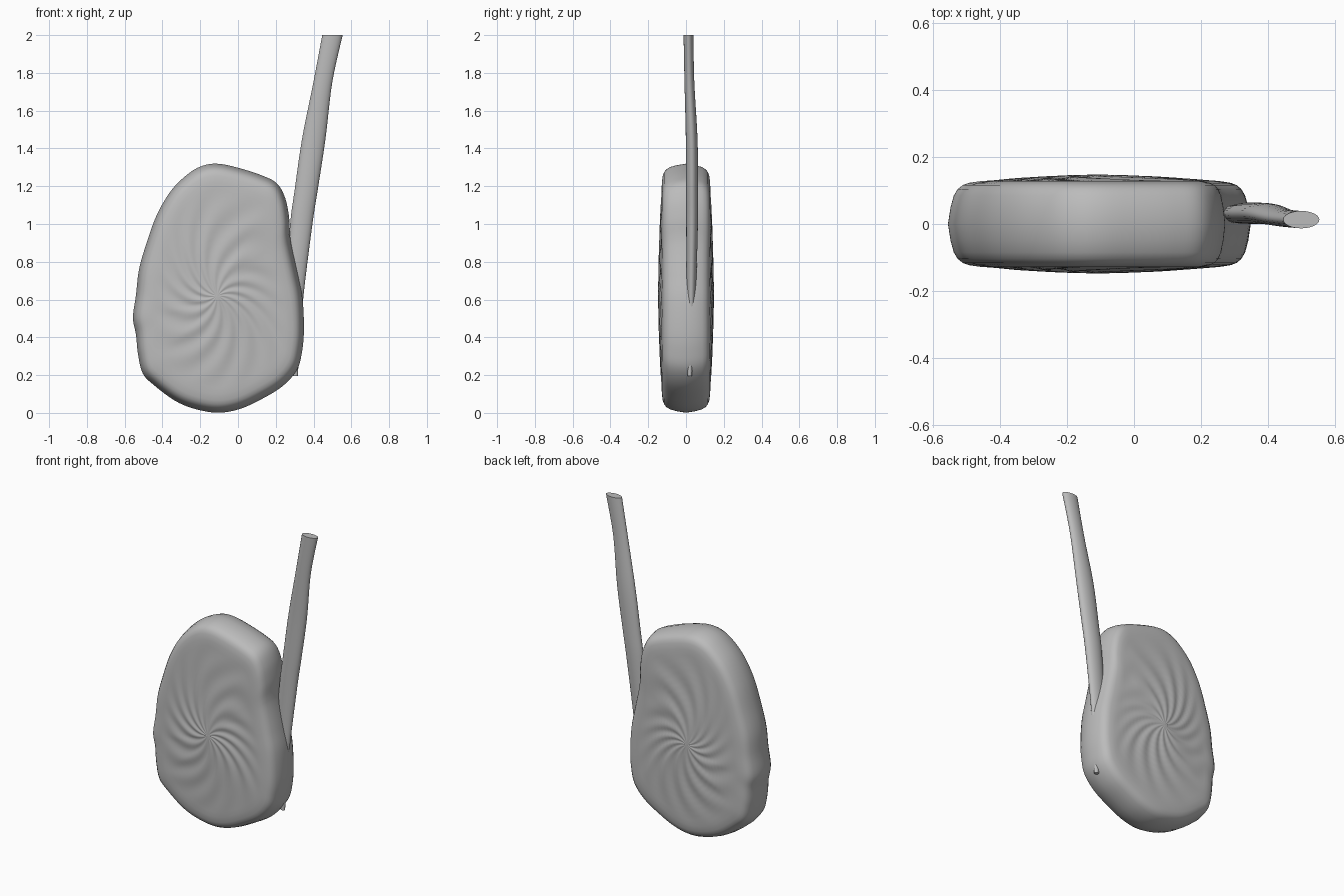
import bpy, bmesh, math

if "Cube" in bpy.data.objects:
    bpy.data.objects.remove(bpy.data.objects["Cube"])

grey = bpy.data.materials.new("neutral grey")
grey.diffuse_color = (0.5, 0.5, 0.5, 1)
grey.use_nodes = True
grey.node_tree.nodes["Principled BSDF"].inputs["Base Color"].default_value = grey.diffuse_color


def spline(pts, steps, closed):
    """Catmull-Rom through points of any dimension."""
    n, out = len(pts), []
    get = (lambda i: pts[i % n]) if closed else (lambda i: pts[max(0, min(n - 1, i))])
    for i in range(n if closed else n - 1):
        a, b, c, d = (get(i + k) for k in (-1, 0, 1, 2))
        for s in range(steps):
            t = s / steps
            out.append(tuple(0.5 * (2 * q + (r - p) * t + (2 * p - 5 * q + 4 * r - u) * t * t
                                    + (3 * q - p - 3 * r + u) * t ** 3)
                             for p, q, r, u in zip(a, b, c, d)))
    if not closed:
        out.append(pts[-1])
    return out


def loft(name, rings, tip_start=None, tip_end=None):
    """Skin a list of equal rings; close with a tip vertex or a flat cap."""
    bm = bmesh.new()
    vr = [[bm.verts.new(p) for p in ring] for ring in rings]
    n = len(vr[0])
    for a, b in zip(vr, vr[1:]):
        for i in range(n):
            j = (i + 1) % n
            bm.faces.new((a[i], a[j], b[j], b[i]))
    for ring, tip in ((vr[0], tip_start), (vr[-1], tip_end)):
        if tip:
            t = bm.verts.new(tip)
            for i in range(n):
                bm.faces.new((ring[i], ring[(i + 1) % n], t))
        else:
            bm.faces.new(ring)
    bmesh.ops.recalc_face_normals(bm, faces=bm.faces)
    me = bpy.data.meshes.new(name)
    bm.to_mesh(me)
    bm.free()
    ob = bpy.data.objects.new(name, me)
    bpy.context.collection.objects.link(ob)
    me.materials.append(grey)
    bpy.context.view_layer.objects.active = ob
    ob.select_set(True)
    bpy.ops.object.shade_smooth_by_angle(angle=math.radians(45))
    ob.select_set(False)
    return ob


# Flat pebble-like disc: outline in x, z
outline = [(-.175, 1.312), (-.095, 1.318), (.01, 1.295), (.127, 1.257), (.206, 1.215),
           (.249, 1.14), (.27, 1.04), (.275, .945), (.285, .875), (.317, .73), (.342, .6),
           (.349, .44), (.339, .324), (.312, .228), (.238, .143), (.127, .074), (.01, .021),
           (-.106, .001), (-.228, .021), (-.333, .064), (-.44, .143), (-.503, .207),
           (-.529, .308), (-.54, .414), (-.556, .504), (-.54, .626), (-.524, .759),
           (-.487, .89), (-.429, 1.05), (-.349, 1.183), (-.254, 1.273)]
CX, CZ = -0.11, 0.62
polar = [(math.hypot(x - CX, z - CZ), math.atan2(z - CZ, x - CX))
         for x, z in spline(outline, 6, True)]


def disc_ring(inset, frac, y, sign):
    ring = []
    for r, a in polar:
        rr = (r - inset) * frac
        # shallow swirling ripples on both faces
        fade = math.sin(math.pi * frac) if frac < 1 else 0
        ripple = 0.004 * fade * math.sin(14 * (a + 1.1 * frac))
        ring.append((CX + rr * math.cos(a), sign * (y + ripple), CZ + rr * math.sin(a)))
    return ring


rim = [(.008, .05), (.018, .085), (.03, .104), (.045, .116), (.065, .123), (.1, .128)]
half = [(d, 1, y) for d, y in rim]
half += [(.1, f / 16, .128 + .02 * (1 - f / 16)) for f in range(15, 0, -1)]
rings = [disc_ring(*h, -1) for h in reversed(half)]
rings.append(disc_ring(0, 1, 0, 1))
rings += [disc_ring(*h, 1) for h in half]
loft("disc", rings, (CX, -.148, CZ), (CX, .148, CZ))

# Tapered stalk: z, centre x, centre y, half width x, half width y
path = [(.195, .303, .02, .014, .012), (.4, .298, .024, .03, .017), (.65, .3, .028, .05, .025),
        (1.0, .335, .032, .059, .031), (1.18, .361, .032, .061, .032), (1.45, .401, .03, .062, .031),
        (1.75, .449, .018, .05, .026), (2.0, .5, .013, .054, .026)]
N = 24
loft("stalk", [[(x + a * math.cos(2 * math.pi * i / N), y + b * math.sin(2 * math.pi * i / N), z)
                for i in range(N)] for z, x, y, a, b in spline(path, 5, False)])
